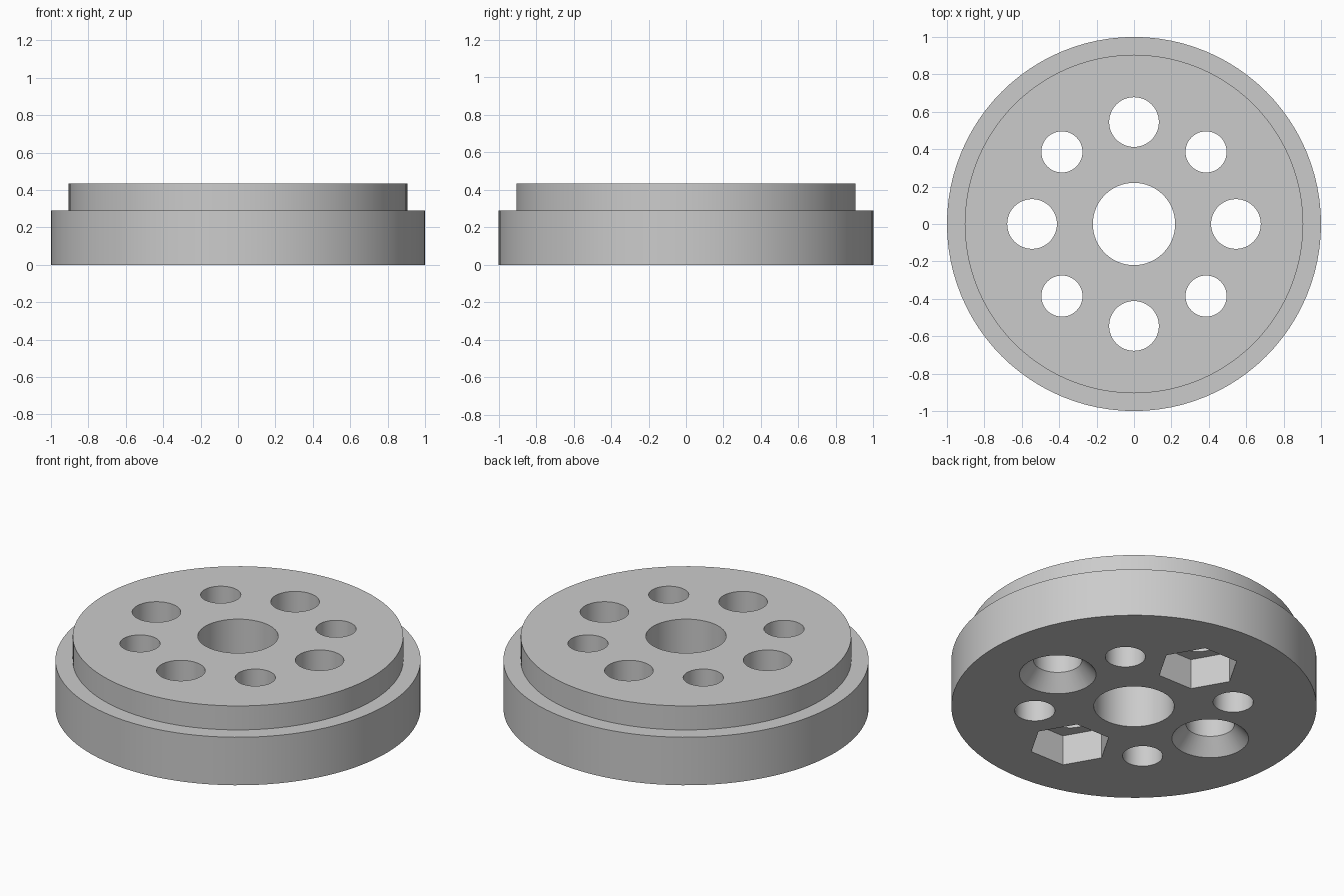
import bpy
import bmesh
from math import cos, sin, pi, radians

old = bpy.data.objects.get("Cube")
if old:
    bpy.data.objects.remove(old)

BASE_Z, TOP_Z = 0.29, 0.435
RING = 0.545          # radius of the hole circle
BOLT_R, PIN_R, BORE_R = 0.133, 0.11, 0.22
BELOW, ABOVE = -0.1, 0.6


def turned(name, profile, sides, centre=(0, 0)):
    """Closed solid of revolution from (radius, height) points, bottom to top."""
    bm = bmesh.new()
    rings = [[bm.verts.new((centre[0] + r * cos(2 * pi * i / sides),
                            centre[1] + r * sin(2 * pi * i / sides), z))
              for i in range(sides)] for r, z in profile]
    for low, high in zip(rings, rings[1:]):
        for i in range(sides):
            j = (i + 1) % sides
            bm.faces.new((low[i], low[j], high[j], high[i]))
    bm.faces.new(rings[0][::-1])
    bm.faces.new(rings[-1])
    mesh = bpy.data.meshes.new(name)
    bm.to_mesh(mesh)
    bm.free()
    obj = bpy.data.objects.new(name, mesh)
    bpy.context.collection.objects.link(obj)
    return obj


# Stepped disc
flange = turned("stepped_flange",
                [(1, 0), (1, BASE_Z), (0.905, BASE_Z), (0.905, TOP_Z)], 96)

# Centre bore
cutters = [turned("bore_cutter", [(BORE_R, BELOW), (BORE_R, ABOVE)], 64)]

# Eight through holes: wide on the axes, narrow on the diagonals
for k in range(8):
    angle = radians(45 * k)
    spot = (RING * cos(angle), RING * sin(angle))
    r = PIN_R if k % 2 else BOLT_R
    profile = [(r, BELOW), (r, ABOVE)]
    if k % 4 == 0:
        # Conical countersink underneath, on the left and right
        profile = [(0.21, BELOW), (0.21, 0), (r, 0.09), (r, ABOVE)]
    cutters.append(turned("hole_cutter", profile, 48, spot))
    if k % 4 == 2:
        # Hexagonal nut pocket underneath, at the front and back
        cutters.append(turned("nut_cutter", [(0.225, BELOW), (0.225, 0.183)], 6, spot))

# Cut everything out, then drop the cutters
bpy.ops.object.select_all(action='DESELECT')
bpy.context.view_layer.objects.active = flange
flange.select_set(True)
for cutter in cutters:
    cutter.hide_render = True
    mod = flange.modifiers.new("cut", 'BOOLEAN')
    mod.operation = 'DIFFERENCE'
    mod.solver = 'EXACT'
    mod.object = cutter
    bpy.ops.object.modifier_apply(modifier=mod.name)
    bpy.data.objects.remove(cutter)
bpy.ops.object.shade_smooth_by_angle(angle=radians(25))

# Plain grey finish
grey = bpy.data.materials.new("grey")
grey.use_nodes = True
colour = (0.6, 0.6, 0.6, 1)
grey.diffuse_color = colour
grey.node_tree.nodes["Principled BSDF"].inputs["Base Color"].default_value = colour
flange.data.materials.clear()
flange.data.materials.append(grey)
